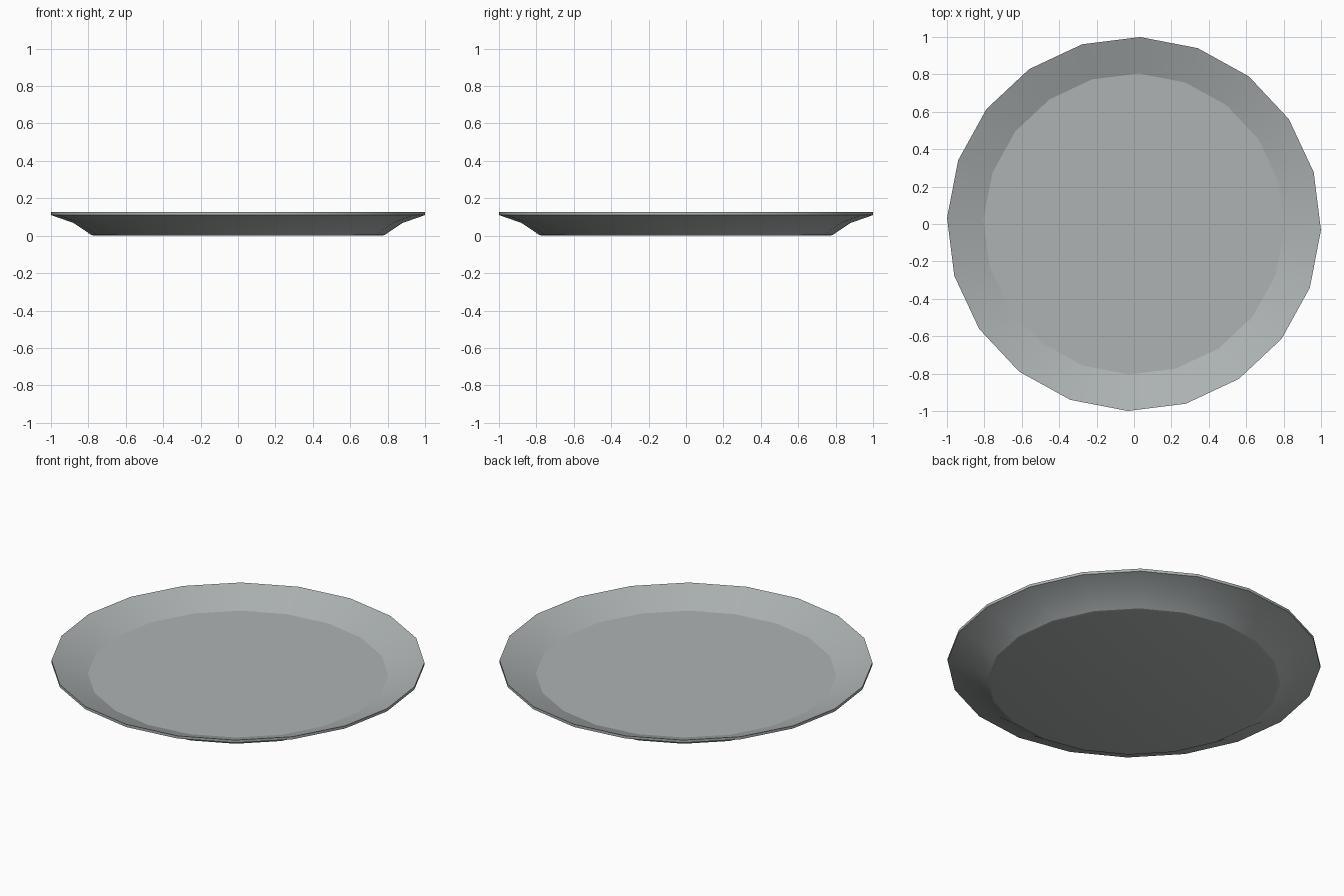
import bpy, bmesh, math

if "Cube" in bpy.data.objects:
    bpy.data.objects.remove(bpy.data.objects["Cube"])

SIDES = 20
OFFSET = math.radians(-1.9)

# Plate cross-section (radius, height), from underside to upper floor
PROFILE = [(0.768, 0.0), (0.785, 0.004), (0.88, 0.068), (1.0, 0.11), (1.0, 0.126), (0.805, 0.05)]

bm = bmesh.new()
rings = []
for r, z in PROFILE:
    ring = []
    for i in range(SIDES):
        a = OFFSET + 2 * math.pi * i / SIDES
        ring.append(bm.verts.new((r * math.cos(a), r * math.sin(a), z)))
    rings.append(ring)

# Walls and rim
for low, high in zip(rings, rings[1:]):
    for i in range(SIDES):
        j = (i + 1) % SIDES
        bm.faces.new((low[i], low[j], high[j], high[i]))

# Flat underside and upper floor
bm.faces.new(rings[0][::-1])
bm.faces.new(rings[-1])
bmesh.ops.recalc_face_normals(bm, faces=bm.faces)

mesh = bpy.data.meshes.new("plate")
bm.to_mesh(mesh)
bm.free()
plate = bpy.data.objects.new("plate", mesh)
bpy.context.collection.objects.link(plate)

# Dark grey glaze
glaze = bpy.data.materials.new("dark_grey")
glaze.diffuse_color = (0.42, 0.45, 0.45, 1)
glaze.use_nodes = True
glaze.node_tree.nodes["Principled BSDF"].inputs["Base Color"].default_value = glaze.diffuse_color
mesh.materials.append(glaze)

# Smooth walls, sharp floor and rim edges
bpy.context.view_layer.objects.active = plate
plate.select_set(True)
bpy.ops.object.shade_smooth_by_angle(angle=math.radians(20))
